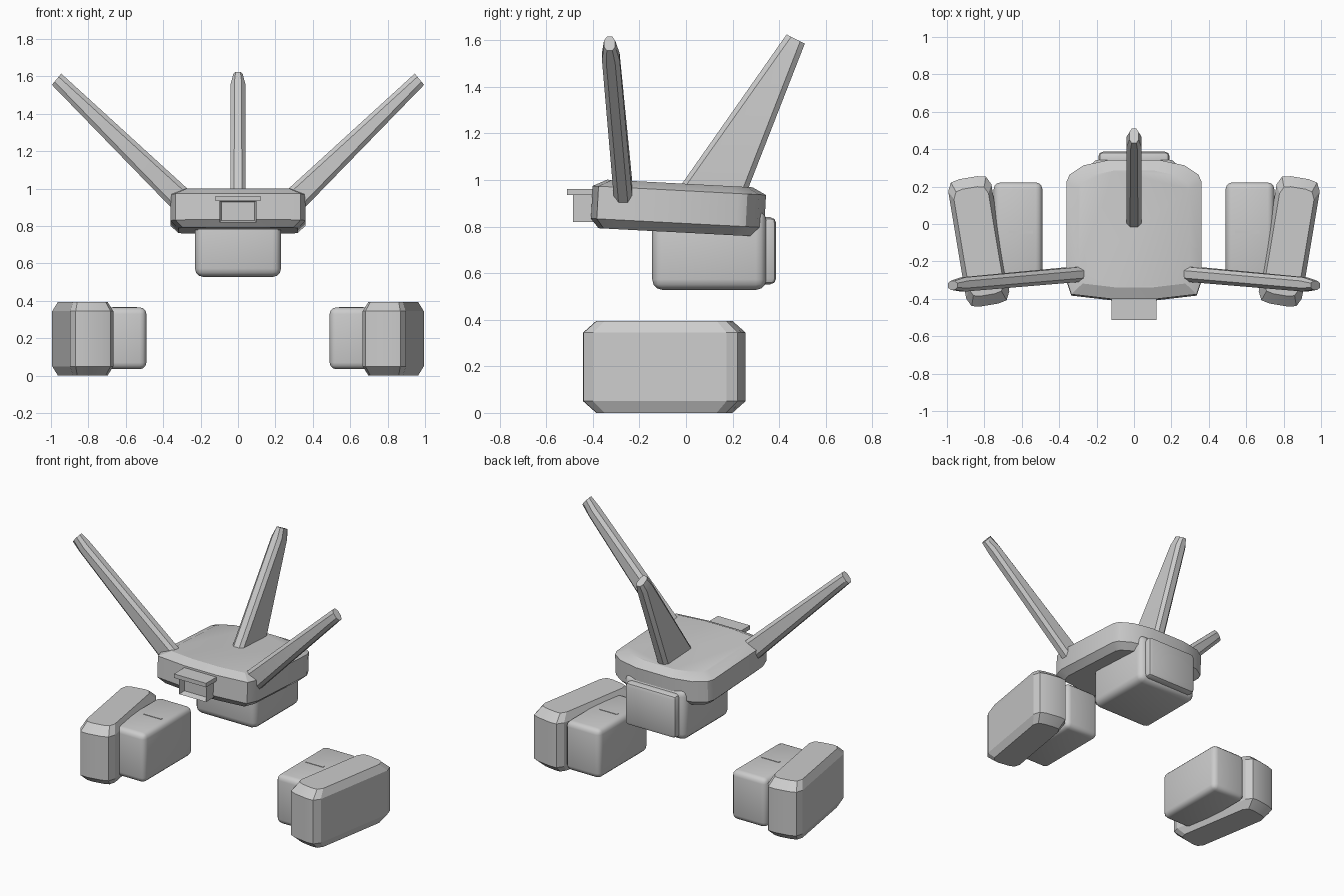
import bpy, bmesh, math
from mathutils import Vector, Matrix

if "Cube" in bpy.data.objects:
    bpy.data.objects.remove(bpy.data.objects["Cube"])

grey = bpy.data.materials.new("light grey")
grey.use_nodes = True
COLOUR = (0.6, 0.6, 0.6, 1)
grey.diffuse_color = COLOUR
grey.node_tree.nodes["Principled BSDF"].inputs["Base Color"].default_value = COLOUR


def finish(name, bm, angle=25):
    bmesh.ops.recalc_face_normals(bm, faces=bm.faces)
    mesh = bpy.data.meshes.new(name)
    bm.to_mesh(mesh)
    bm.free()
    mesh.materials.append(grey)
    obj = bpy.data.objects.new(name, mesh)
    bpy.context.collection.objects.link(obj)
    bpy.ops.object.select_all(action='DESELECT')
    obj.select_set(True)
    bpy.context.view_layer.objects.active = obj
    bpy.ops.object.shade_smooth_by_angle(angle=math.radians(angle))
    return obj


def loft(bm, rings):
    """Skin a stack of equal point rings and cap both ends."""
    rows = [[bm.verts.new(p) for p in ring] for ring in rings]
    n = len(rows[0])
    for low, high in zip(rows, rows[1:]):
        for i in range(n):
            j = (i + 1) % n
            bm.faces.new((low[i], low[j], high[j], high[i]))
    bm.faces.new(rows[0])
    bm.faces.new(rows[-1])


def shell(name, half, levels, place):
    """Mirrored outline stacked in z levels of (z, x scale, y scale)."""
    outline = half + [(-x, y) for x, y in reversed(half)]
    bm = bmesh.new()
    loft(bm, [[place @ Vector((x * sx, y * sy, z)) for x, y in outline]
              for z, sx, sy in levels])
    return finish(name, bm)


def box(name, low, high, bevel=0.0, segments=3):
    low, high = Vector(low), Vector(high)
    bm = bmesh.new()
    bmesh.ops.create_cube(bm, size=1)
    bmesh.ops.scale(bm, vec=high - low, verts=bm.verts)
    bmesh.ops.translate(bm, vec=(low + high) / 2, verts=bm.verts)
    if bevel:
        bmesh.ops.bevel(bm, geom=bm.edges[:], offset=bevel, segments=segments,
                        profile=0.5, affect='EDGES')
    return finish(name, bm, 35)


def fin(name, base, tip, thick):
    """Tapered bar with chamfered long edges, narrowed at its tip."""
    base, tip = [Vector(p) for p in base], [Vector(p) for p in tip]
    rings = []
    for t, fat in ((0, 1), (0.92, 0.95), (1, 0.6)):
        a, b = base[0].lerp(tip[0], t), base[1].lerp(tip[1], t)
        cut = (b - a).normalized() * 0.022
        out, mid = thick * fat, thick * fat * 0.5
        rings.append([a + mid, a + cut + out, b - cut + out, b + mid,
                      b - mid, b - cut - out, a + cut - out, a - mid])
    bm = bmesh.new()
    loft(bm, rings)
    return finish(name, bm)


# Head: tilted slab with a bowed outline
shell("head_slab",
      [(0.12, -0.375), (0.335, -0.35), (0.362, -0.27), (0.362, 0.25),
       (0.345, 0.29), (0.27, 0.34), (0.13, 0.37)],
      [(-0.105, 0.88, 0.91), (-0.065, 1, 1), (0.075, 1, 1), (0.105, 0.82, 0.84)],
      Matrix.Translation((0, -0.03, 0.88)) @ Matrix.Rotation(math.radians(-3), 4, 'X'))

# Snout: overhanging shelf above a recessed block
box("snout_shelf", (-0.12, -0.512, 0.935), (0.12, -0.37, 0.962))
bm = bmesh.new()
bmesh.ops.create_cube(bm, size=1)
bmesh.ops.scale(bm, vec=(0.2, 0.11, 0.12), verts=bm.verts)
bmesh.ops.translate(bm, vec=(0, -0.43, 0.88), verts=bm.verts)
front = min(bm.faces, key=lambda f: f.calc_center_median().y)
bmesh.ops.inset_region(bm, faces=[front], thickness=0.015)
bmesh.ops.translate(bm, vec=(0, 0.04, 0), verts=front.verts)
finish("snout_block", bm)

# Torso with raised back panel
box("torso", (-0.23, -0.145, 0.528), (0.23, 0.345, 0.87), 0.045)
box("back_panel", (-0.19, 0.3, 0.552), (0.19, 0.387, 0.84), 0.025, 2)

# Rear fin
fin("rear_fin", ((0, -0.055, 0.93), (0, 0.25, 0.92)),
    ((0, 0.432, 1.625), (0, 0.51, 1.585)), Vector((0.041, 0, 0)))

# Paired parts
for side, s in (("left", 1), ("right", -1)):
    fin(side + "_fin",
        ((s * 0.22, -0.265, 0.954), (s * 0.31, -0.265, 0.85)),
        ((s * 0.945, -0.328, 1.615), (s * 0.995, -0.328, 1.555)),
        Vector((0, 0.04, 0)))
    # Outer foot: slab turned inward at the front
    shell(side + "_foot_outer",
          [(0.05, -0.345), (0.095, -0.335), (0.117, -0.29),
           (0.117, 0.29), (0.095, 0.335), (0.05, 0.345)],
          [(0, 0.8, 0.84), (0.05, 1, 1), (0.345, 1, 1), (0.395, 0.8, 0.84)],
          Matrix.Translation((s * 0.83, -0.093, 0))
          @ Matrix.Rotation(math.radians(-9.5 * s), 4, 'Z'))
    # Inner foot block and its seam strip
    xs = sorted((s * 0.49, s * 0.75))
    box(side + "_foot_inner", (xs[0], -0.3, 0.035), (xs[1], 0.222, 0.365), 0.035)
    xs = sorted((s * 0.54, s * 0.67))
    box(side + "_foot_seam", (xs[0], -0.05, 0.36), (xs[1], -0.034, 0.368))
